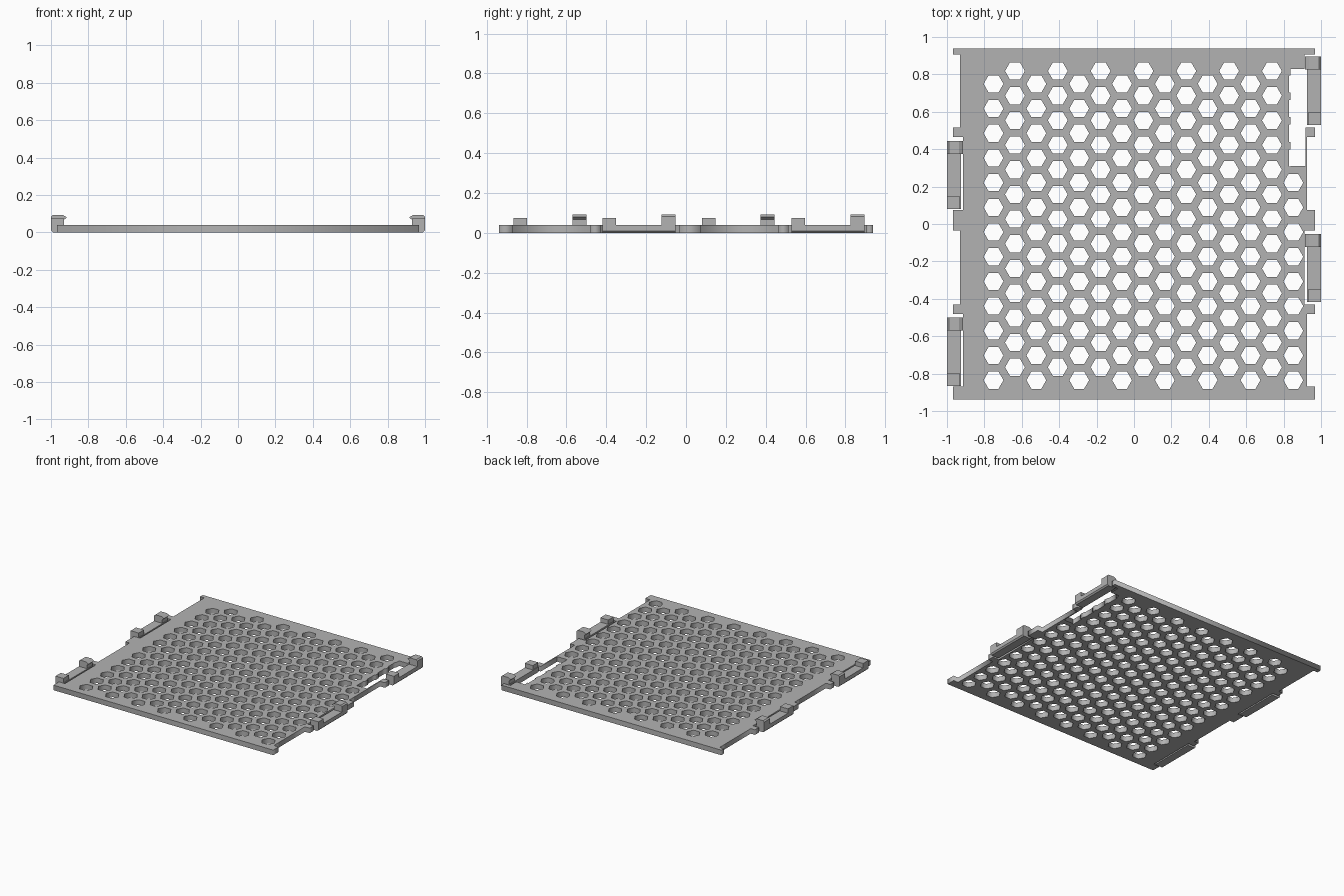
import bpy, bmesh, math

if "Cube" in bpy.data.objects:
    bpy.data.objects.remove(bpy.data.objects["Cube"])

grey = bpy.data.materials.new("light_grey_plastic")
grey.diffuse_color = (0.45, 0.45, 0.45, 1)
grey.use_nodes = True
grey.node_tree.nodes["Principled BSDF"].inputs["Base Color"].default_value = grey.diffuse_color
T = 0.04  # plate thickness


def add_mesh(name, bm):
    bmesh.ops.recalc_face_normals(bm, faces=bm.faces)
    me = bpy.data.meshes.new(name)
    bm.to_mesh(me)
    bm.free()
    me.materials.append(grey)
    ob = bpy.data.objects.new(name, me)
    bpy.context.collection.objects.link(ob)
    return ob


def plate_from_loops(name, loops):
    """Fill closed 2D loops (outline plus holes) and extrude them."""
    cu = bpy.data.curves.new(name + "_curve", 'CURVE')
    cu.dimensions, cu.fill_mode, cu.extrude = '2D', 'BOTH', T / 2
    for pts in loops:
        sp = cu.splines.new('POLY')
        sp.points.add(len(pts) - 1)
        for p, (x, y) in zip(sp.points, pts):
            p.co = (x, y, 0, 1)
        sp.use_cyclic_u = True
    tmp = bpy.data.objects.new(name + "_curve", cu)
    bpy.context.collection.objects.link(tmp)
    dg = bpy.context.evaluated_depsgraph_get()
    me = bpy.data.meshes.new_from_object(tmp.evaluated_get(dg))
    bm = bmesh.new()
    bm.from_mesh(me)
    bpy.data.objects.remove(tmp)
    bpy.data.curves.remove(cu)
    bpy.data.meshes.remove(me)
    bmesh.ops.remove_doubles(bm, verts=bm.verts, dist=1e-5)
    bmesh.ops.translate(bm, verts=bm.verts, vec=(0, 0, T / 2))
    return add_mesh(name, bm)


def edge(steps):
    """Stepped side edge: (x, y_start, y_end) runs become points."""
    return [p for x, a, b in steps for p in ((x, a), (x, b))]


# Plate outline: side tabs, clip recesses and the open slot at the right
H, TAB = 0.938, 0.967
left = edge([(-TAB, H, .905), (-.93, .905, .515), (-TAB, .515, .465),
             (-.915, .465, .075), (-TAB, .075, -.035), (-.93, -.035, -.43),
             (-TAB, -.43, -.48), (-.915, -.48, -.87), (-TAB, -.87, -H)])
right = edge([(TAB, H, .905), (.912, .905, .83)])
right.append((.836, .83))
R, APO, PX, PY = 0.053, 0.046, 0.1145, 0.132
for i in range(4):  # serrated slot edge left by the missing hexagons
    yc = .749 - PY * i
    right += [(.836, yc + APO), (.828, yc + APO), (.828, yc - APO), (.836, yc - APO)]
right += [(.836, .31), (.917, .31)]
right += edge([(.917, .312, .515), (TAB, .515, .465), (.925, .465, .075),
               (TAB, .075, -.035), (.912, -.035, -.43), (TAB, -.43, -.48),
               (.925, -.48, -.87), (TAB, -.87, -H)])
loops = [left + right[::-1]]

# Honeycomb holes
for c in range(15):
    for r in range(13):
        if c == 14 and r < 4:
            continue
        cx = -.751 + PX * c
        cy = (.818 if c % 2 else .749) - PY * r
        loops.append([(cx + R * math.cos(k * math.pi / 3),
                       cy + R * math.sin(k * math.pi / 3)) for k in range(6)])
plate_from_loops("honeycomb_plate", loops)


# Spring clips: arm, low stop block and hooked post
def prism(bm, profile, y0, y1):
    """Extrude an x-z profile along y."""
    f = bm.faces.new([bm.verts.new((x, y0, z)) for x, z in profile])
    ext = bmesh.ops.extrude_face_region(bm, geom=[f])
    bmesh.ops.translate(bm, vec=(0, y1 - y0, 0),
                        verts=[v for v in ext['geom'] if isinstance(v, bmesh.types.BMVert)])


def clip(name, s, y0):
    bm = bmesh.new()
    y1 = y0 + .365
    arm = [(.926, 0), (.99, 0), (1, .01), (1, T), (.926, T)]
    block = [(.93, T), (1, T), (1, .075), (.93, .075)]
    hook = [(.93, T), (1, T), (1, .083), (.99, .092), (.935, .092), (.915, .08), (.93, .067)]
    for prof, a, b in ((arm, y0, y1), (block, y0, y0 + .067), (hook, y1 - .07, y1)):
        prism(bm, [(s * x, z) for x, z in prof], a, b)
    add_mesh(name, bm)


clip("left_back_clip", -1, .08)
clip("left_front_clip", -1, -.865)
clip("right_back_clip", 1, .53)
clip("right_front_clip", 1, -.418)
